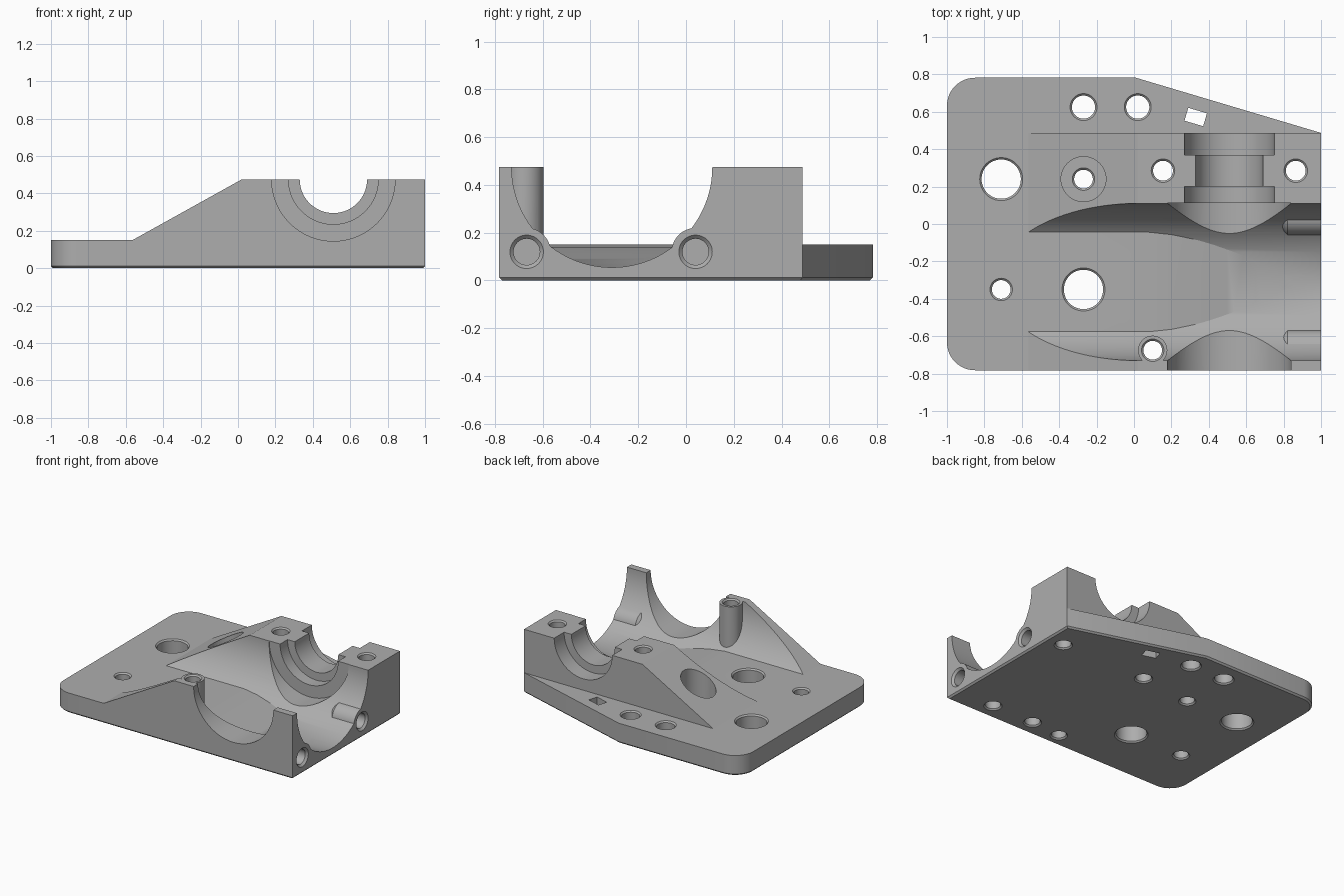
import bpy, bmesh
from math import pi, sin, cos, radians
from mathutils import Matrix

if "Cube" in bpy.data.objects:
    bpy.data.objects.remove(bpy.data.objects["Cube"], do_unlink=True)

grey = bpy.data.materials.new("machined grey")
grey.use_nodes = True
grey.diffuse_color = (0.42, 0.42, 0.42, 1)
grey.node_tree.nodes["Principled BSDF"].inputs["Base Color"].default_value = grey.diffuse_color

ROT = {"z": Matrix(), "x": Matrix.Rotation(pi / 2, 4, "Y"), "y": Matrix.Rotation(-pi / 2, 4, "X")}


def skin(name, rings, matrix=Matrix()):
    """Solid through a stack of equal rings of points, capped at both ends."""
    bm = bmesh.new()
    loops = [[bm.verts.new(p) for p in ring] for ring in rings]
    n = len(loops[0])
    bm.faces.new(loops[0])
    bm.faces.new(loops[-1])
    for a, b in zip(loops, loops[1:]):
        for i in range(n):
            j = (i + 1) % n
            bm.faces.new((a[i], a[j], b[j], b[i]))
    bm.transform(matrix)
    bmesh.ops.recalc_face_normals(bm, faces=bm.faces)
    mesh = bpy.data.meshes.new(name)
    bm.to_mesh(mesh)
    bm.free()
    mesh.materials.append(grey)
    obj = bpy.data.objects.new(name, mesh)
    bpy.context.collection.objects.link(obj)
    return obj


def lathe(name, profile, at, axis="z", seg=48):
    """Turned solid from (radius, height) pairs."""
    rings = [[(r * cos(2 * pi * i / seg), r * sin(2 * pi * i / seg), h) for i in range(seg)]
             for r, h in profile]
    return skin(name, rings, Matrix.Translation(at) @ ROT[axis])


def side_prism(name, outline, y0, y1):
    return skin(name, [[(x, y, z) for x, z in outline] for y in (y0, y1)])


def combine(target, tool, operation):
    mod = target.modifiers.new("combine", "BOOLEAN")
    mod.object, mod.operation, mod.solver = tool, operation, "EXACT"
    bpy.context.view_layer.objects.active = target
    bpy.ops.object.modifier_apply(modifier=mod.name)
    bpy.data.objects.remove(tool, do_unlink=True)


def cut(tool):
    combine(body, tool, "DIFFERENCE")


def add(tool):
    combine(body, tool, "UNION")


PLATE, TOP = 0.15, 0.475
FRONT, REAR, BACK = -0.782, 0.487, 0.782


# Base plate with two rounded corners and a chamfered lower edge
def plate_outline(d):
    r = 0.15
    pts = [(1 - d, FRONT + d), (1 - d, REAR - d * 0.7), (0.01, BACK - d)]
    for cy, start in ((BACK - r, 90), (FRONT + r, 180)):
        for i in range(13):
            a = radians(start + i * 7.5)
            pts.append((-1 + r + (r - d) * cos(a), cy + (r - d) * sin(a)))
    return pts


levels = ((0.012, 0), (0, 0.012), (0, PLATE))
body = skin("bearing_base", [[(x, y, z) for x, y in plate_outline(d)] for d, z in levels])

# Raised block with the sloped end
block = [(-0.565, PLATE), (0.02, TOP), (1, TOP), (1, 0.05), (-0.565, 0.05)]
add(side_prism("raised_block", block, FRONT, REAR))

# Long round channel whose floor dips toward the right end
channel = lathe("channel", [(0.42, -0.9), (0.42, 1.1)], (0, -0.31, TOP), "x", 128)
floor = [(-0.6, PLATE), (0.08, PLATE), (0.2, 0.14), (0.35, 0.118), (0.5, 0.092),
         (0.65, 0.07), (0.8, 0.057), (1.05, 0.05), (1.05, 1), (-0.6, 1)]
combine(channel, side_prism("channel_floor", floor, -0.9, 0.3), "INTERSECT")
cut(channel)

# Stepped cross bore: front opening, rear seats and rear neck
for r, y0, y1 in ((0.33, -0.9, 0.112), (0.24, 0.0, 0.2), (0.18, 0.1, 0.45), (0.24, 0.37, 0.6)):
    cut(lathe("cross_bore", [(r, y0), (r, y1)], (0.51, 0, TOP), "y", 96))

# Screw post and the two side bosses
add(lathe("screw_post", [(0.078, 0.05), (0.078, TOP)], (0.1, -0.675, 0)))
for y in (0.04, -0.667):
    add(lathe("side_boss", [(0.075, 0.79), (0.1, 0.82), (0.1, 1)], (0, y, 0.12), "x"))
    cut(lathe("side_hole", [(0.055, 0.82), (0.055, 0.985), (0.08, 1.01)], (0, y, 0.12), "x"))

# Counterbore in the slope
cut(lathe("counterbore", [(0.12, PLATE), (0.12, 0.6)], (-0.27, 0.24, 0)))

# Vertical through holes with chamfered rims: x, y, radius, top height
holes = [(-0.71, 0.24, 0.105, PLATE), (-0.27, -0.35, 0.105, PLATE), (-0.71, -0.35, 0.05, PLATE),
         (-0.27, 0.625, 0.062, PLATE), (0.02, 0.625, 0.062, PLATE), (-0.27, 0.24, 0.05, PLATE),
         (0.155, 0.285, 0.053, TOP), (0.865, 0.285, 0.053, TOP), (0.1, -0.675, 0.05, TOP)]
for x, y, r, top in holes:
    rim = r + 0.02
    cut(lathe("hole", [(rim, -0.01), (r, 0.01), (r, top - 0.01), (rim, top + 0.01)], (x, y, 0)))

# Blind holes in the underside
for x in (0.35, 0.7):
    cut(lathe("blind_hole", [(0.073, -0.01), (0.053, 0.01), (0.053, 0.11)], (x, -0.655, 0)))

# Slanted rectangular slot
slot = [(-0.052, -0.036), (0.052, -0.036), (0.052, 0.036), (-0.052, 0.036)]
turn = Matrix.Translation((0.33, 0.572, 0)) @ Matrix.Rotation(radians(-16.5), 4, "Z")
cut(skin("slot", [[(x, y, z) for x, y in slot] for z in (-0.1, 0.3)], turn))

# Smooth the turned surfaces, keep machined edges sharp
bpy.ops.object.select_all(action="DESELECT")
body.select_set(True)
bpy.context.view_layer.objects.active = body
bpy.ops.object.shade_smooth_by_angle(angle=radians(25))
